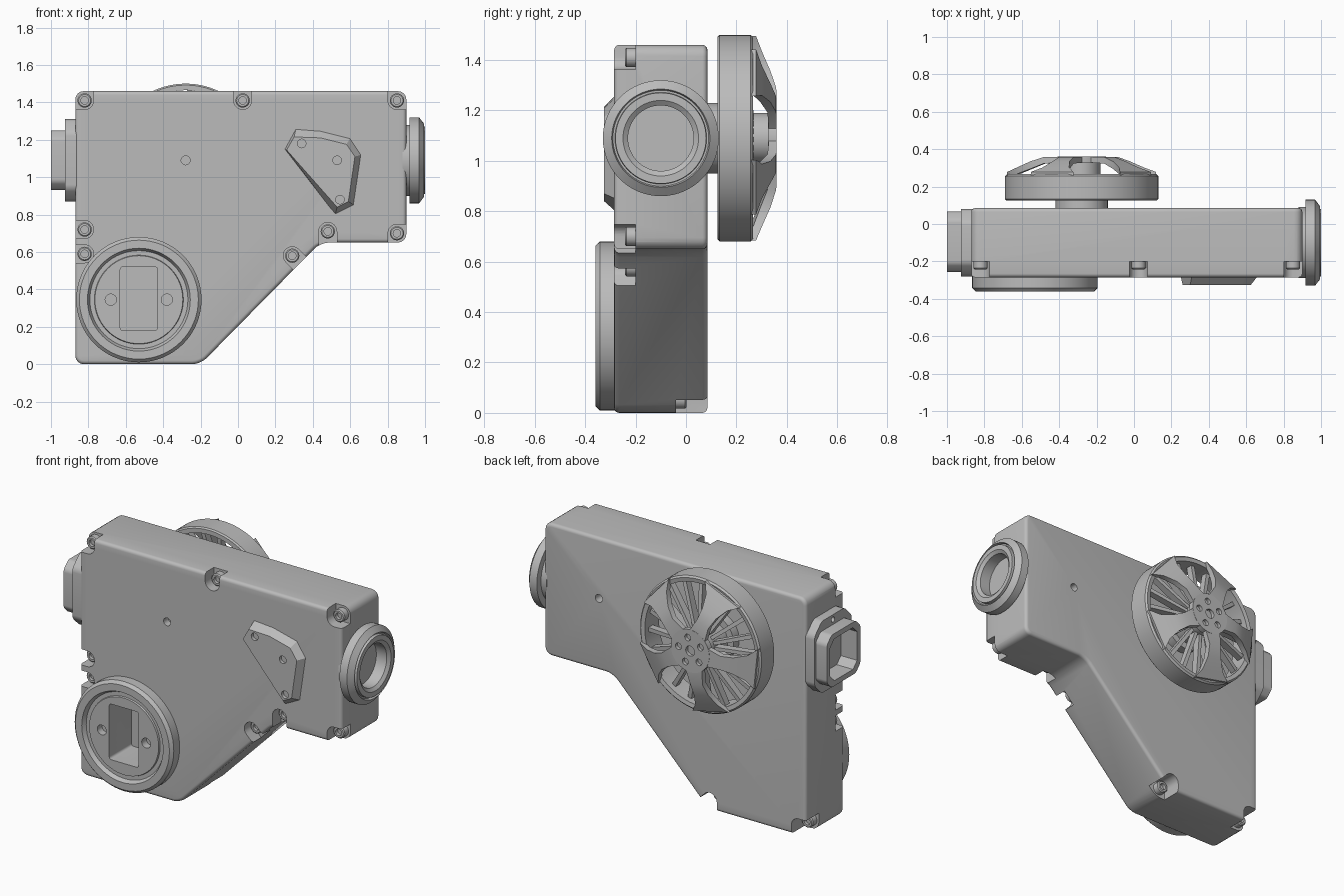
import bpy, bmesh, math
from mathutils import Vector

cube = bpy.data.objects.get("Cube")
if cube:
    bpy.data.objects.remove(cube, do_unlink=True)

grey = bpy.data.materials.new("plain grey")
grey.use_nodes = True
grey.diffuse_color = (0.5, 0.5, 0.5, 1)
grey.node_tree.nodes["Principled BSDF"].inputs["Base Color"].default_value = (0.5, 0.5, 0.5, 1)


def place(a, b, h, axis):
    return Vector((a, h, b)) if axis == "y" else Vector((h, a, b))


def finish(name, bm):
    bmesh.ops.recalc_face_normals(bm, faces=bm.faces)
    mesh = bpy.data.meshes.new(name)
    bm.to_mesh(mesh)
    bm.free()
    mesh.materials.append(grey)
    obj = bpy.data.objects.new(name, mesh)
    bpy.context.collection.objects.link(obj)
    return obj


def prism(name, pts, lo, hi, axis="y", corner=0, edge=0, top=None):
    """Extrude an outline; top may be a different outline for tapered parts."""
    bm = bmesh.new()
    a = [bm.verts.new(place(*p, lo, axis)) for p in pts]
    b = [bm.verts.new(place(*p, hi, axis)) for p in (top or pts)]
    bm.faces.new(a)
    bm.faces.new(b[::-1])
    n = len(pts)
    for i in range(n):
        j = (i + 1) % n
        bm.faces.new((a[i], b[i], b[j], a[j]))
    k = 1 if axis == "y" else 0
    for size, across in ((corner, True), (edge, False)):
        if size:
            es = [e for e in bm.edges
                  if (abs(e.verts[0].co[k] - e.verts[1].co[k]) > 0.01) == across]
            bmesh.ops.bevel(bm, geom=es, offset=size, segments=4, profile=0.5, affect="EDGES")
    return finish(name, bm)


def lathe(name, centre, profile, axis="y", steps=64):
    """Revolve (radius, height) points; the profile closes on itself or the axis."""
    bm = bmesh.new()
    vs = [bm.verts.new(place(centre[0] + r, centre[1], h, axis)) for r, h in profile]
    es = [bm.edges.new(p) for p in zip(vs, vs[1:])]
    if profile[0][0] > 0:
        es.append(bm.edges.new((vs[-1], vs[0])))
    bmesh.ops.spin(bm, geom=vs + es, cent=place(*centre, 0, axis),
                   axis=(0, 1, 0) if axis == "y" else (1, 0, 0),
                   angle=math.tau, steps=steps, use_merge=False)
    bmesh.ops.remove_doubles(bm, verts=bm.verts, dist=0.0001)
    return finish(name, bm)


def disc(name, centre, r, lo, hi, axis="y", steps=32):
    return lathe(name, centre, [(0, lo), (r, lo), (r, hi), (0, hi)], axis, steps)


def box2d(x0, x1, z0, z1):
    return [(x0, z0), (x1, z0), (x1, z1), (x0, z1)]


def octagon(cx, cz, w, h, cut):
    return [(cx + sx * x, cz + sz * z) for sx, sz, flip in ((1, 1, 0), (-1, 1, 1), (-1, -1, 0), (1, -1, 1))
            for x, z in ([(w, h - cut), (w - cut, h)][::-1 if flip else 1])]


def slot(centre, direction, r, length):
    """Round-ended outline running from centre along direction."""
    c, d = Vector(centre), Vector(direction).normalized()
    s = Vector((-d.y, d.x))
    pts = [c + r * (s * math.cos(t) - d * math.sin(t)) for t in (math.pi * i / 12 for i in range(13))]
    return [tuple(p) for p in pts + [c - s * r + d * length, c + s * r + d * length]]


def cut(cutter, *targets):
    cutter.hide_render = True
    for t in targets:
        m = t.modifiers.new("cut", "BOOLEAN")
        m.operation, m.solver, m.object = "DIFFERENCE", "EXACT", cutter
        bpy.context.view_layer.objects.active = t
        bpy.ops.object.modifier_apply(modifier=m.name)
    bpy.data.objects.remove(cutter, do_unlink=True)


# Main housing
FRONT, BACK = -0.285, 0.085
body = prism("housing", [(-0.87, 0), (-0.2, 0), (0.44, 0.65), (0.9, 0.65), (0.9, 1.46), (-0.87, 1.46)],
             FRONT, BACK, corner=0.045, edge=0.02)

# Seam along the sloping side
cut(prism("seam_cutter", [(-0.14, 0.048), (0.4, 0.598), (0.5, 0.5), (-0.04, -0.05)], -0.162, -0.152), body)

# Screws in open pockets: position, opening directions
L, R, U, D = (-1, 0), (1, 0), (0, 1), (0, -1)
front_screws = [((-0.82, 1.41), (L, U)), ((0.025, 1.41), (U,)), ((0.85, 1.41), (R, U)),
                ((-0.82, 0.72), (L,)), ((-0.82, 0.59), (L,)), ((0.85, 0.7), (R, D)),
                ((0.48, 0.71), (D,)), ((0.29, 0.58), ((1, -1),))]
back_screws = [((-0.82, 0.055), (L, D)), ((-0.22, 0.055), (D, (1, -1)))]
for screws, floor, side in ((front_screws, -0.2, -1), (back_screws, -0.04, 1)):
    for pos, ways in screws:
        for way in ways:
            cut(prism("pocket_cutter", slot(pos, way, 0.048, 0.15), floor, floor + side * 0.3), body)
        head = floor + side * 0.042
        lathe("screw", pos, [(0, floor - side * 0.01), (0.038, floor - side * 0.01), (0.038, head - side * 0.006),
                             (0.032, head), (0.02, head), (0.02, head - side * 0.02), (0, head - side * 0.02)], steps=24)

# Round front port with a square window and two pin holes
port_c = (-0.53, 0.345)
port = lathe("front_port", port_c, [(0, -0.275), (0.335, -0.275), (0.335, -0.342), (0.318, -0.36), (0.275, -0.36),
                                    (0.262, -0.335), (0.238, -0.335), (0.235, -0.345), (0, -0.345)])
cut(prism("window_cutter", box2d(-0.63, -0.43, 0.18, 0.52), -0.5, -0.13, corner=0.015), port, body)
for side in (-1, 1):
    cut(disc("pin_cutter", (port_c[0] + side * 0.15, port_c[1]), 0.03, -0.5, -0.3), port)

# Small holes through the housing
cut(disc("hole_cutter", (-0.28, 1.09), 0.024, -0.4, -0.24), body)
cut(disc("hole_cutter", (0.53, 1.09), 0.024, 0.03, 0.2), body)

# Tapered cover plate
outline = [(0.25, 1.15), (0.31, 1.26), (0.44, 1.25), (0.6, 1.21), (0.66, 1.12), (0.62, 0.85), (0.52, 0.8)]
face = [(0.26, 1.145), (0.3, 1.215), (0.44, 1.21), (0.58, 1.175), (0.625, 1.11), (0.59, 0.87), (0.53, 0.84)]
plate = prism("cover_plate", outline, FRONT + 0.005, -0.325, top=face)
for pos in ((0.34, 1.18), (0.53, 1.09), (0.545, 0.88)):
    cut(disc("plate_hole_cutter", pos, 0.023, -0.5, -0.305), plate)

# Round socket on the left side
lathe("side_socket", (-0.1, 1.09), [(0, 0.88), (0.19, 0.88), (0.19, 0.918), (0.23, 0.918), (0.23, 0.968),
                                    (0.195, 0.995), (0.19, 0.98), (0.182, 0.98), (0.18, 1.0), (0.15, 1.0),
                                    (0.13, 0.985), (0.13, 0.915), (0, 0.915)], "x")

# Rectangular connector and flange on the right side
flange = prism("connector_flange", octagon(-0.1, 1.09, 0.18, 0.22, 0.07), -0.925, -0.86, "x", corner=0.02)
shell = prism("connector_shell", octagon(-0.095, 1.09, 0.162, 0.16, 0.045), -1.0, -0.91, "x", corner=0.015)
cut(prism("connector_cutter", octagon(-0.095, 1.09, 0.13, 0.128, 0.04), -1.1, -0.89, "x"), shell, flange)
for side in (-1, 1):
    cut(disc("flange_hole_cutter", (-0.1, 1.09 + side * 0.19), 0.016, -1.1, -0.9, "x"), flange)

# Wheel: shaft, rim, hub
WC = (-0.28, 1.09)
disc("wheel_shaft", WC, 0.14, 0.07, 0.14, steps=48)
disc("wheel_inner_hub", WC, 0.1, 0.13, 0.335, steps=48)
lathe("wheel_rim", WC, [(0.375, 0.125), (0.402, 0.125), (0.41, 0.133), (0.41, 0.256), (0.4, 0.266), (0.375, 0.262)], steps=96)
hub = disc("wheel_hub", WC, 0.13, 0.325, 0.36, steps=48)
cut(disc("axle_cutter", WC, 0.03, 0.34, 0.5), hub)


def radial(name, angle, stations):
    """Loft boxes outward along a wheel radius: (radius, half width, outer y, thickness)."""
    bm = bmesh.new()
    u = Vector((math.cos(angle), 0, math.sin(angle)))
    v, c = Vector((-u.z, 0, u.x)), place(*WC, 0, "y")
    rings = [[bm.verts.new(c + u * r + v * s * w + Vector((0, y - d * t, 0)))
              for s, d in ((-1, 0), (1, 0), (1, 1), (-1, 1))] for r, w, y, t in stations]
    for a, b in zip(rings, rings[1:]):
        for i in range(4):
            j = (i + 1) % 4
            bm.faces.new((a[i], a[j], b[j], b[i]))
    bm.faces.new(rings[0])
    bm.faces.new(rings[-1][::-1])
    return finish(name, bm)


# Five flared spokes with lug holes, and thin bars behind them
for i in range(5):
    a = math.radians(42 + 72 * i)
    radial("wheel_spoke", a, [(0.1, 0.058, 0.3595, 0.03), (0.2, 0.042, 0.358, 0.035), (0.27, 0.05, 0.335, 0.04),
                              (0.34, 0.078, 0.302, 0.035), (0.388, 0.125, 0.278, 0.03)])
    b = a + math.radians(36)
    cut(disc("lug_cutter", (WC[0] + 0.08 * math.cos(b), WC[1] + 0.08 * math.sin(b)), 0.02, 0.34, 0.5), hub)
    for k in range(4):
        radial("wheel_bar", a + math.radians(9 + 18 * k), [(0.09, 0.01, 0.27, 0.05), (0.385, 0.013, 0.225, 0.04)])

# Smooth shading with sharp edges kept
for obj in bpy.context.scene.objects:
    obj.select_set(obj.type == "MESH")
bpy.context.view_layer.objects.active = body
bpy.ops.object.shade_smooth_by_angle(angle=math.radians(30))
